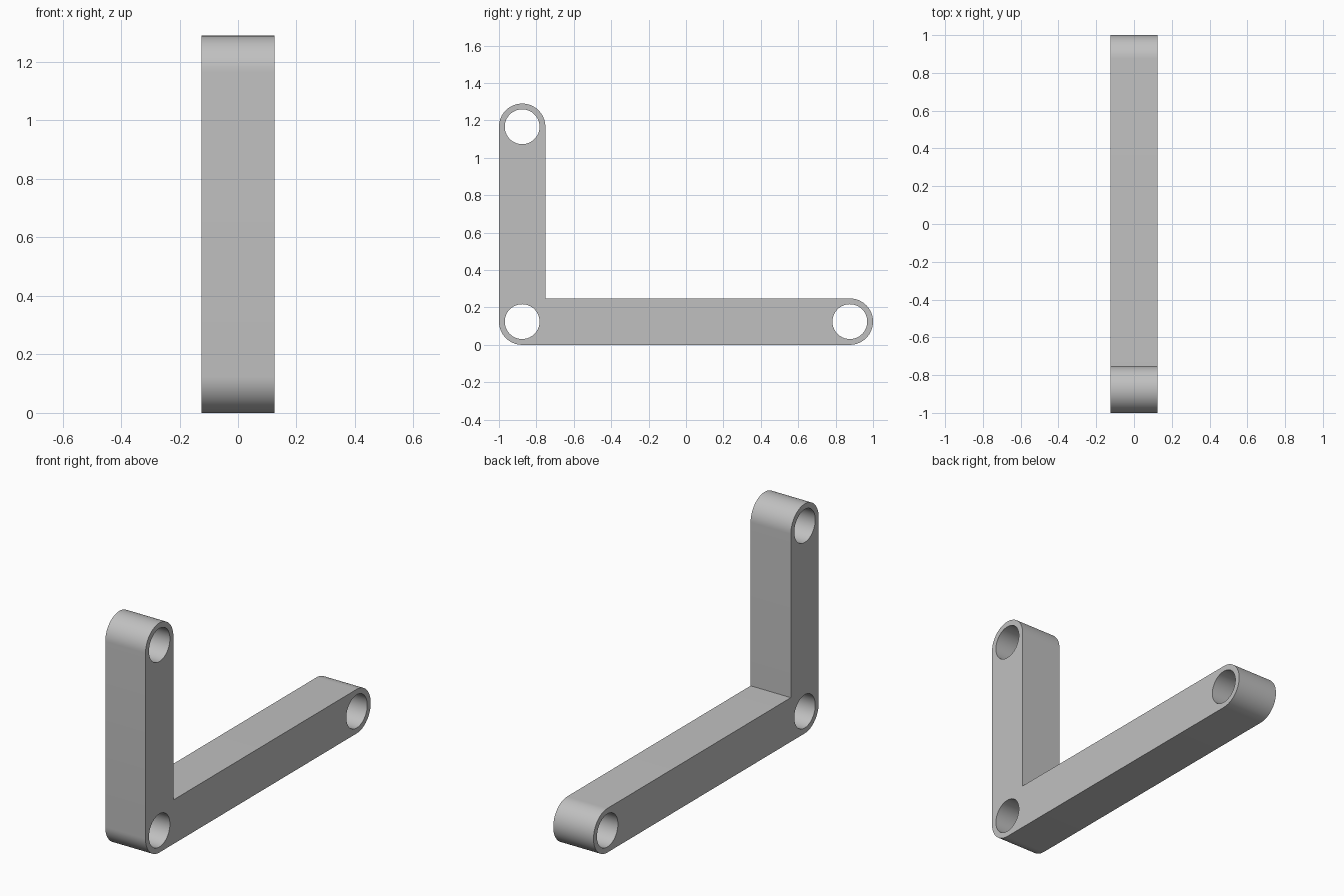
import bpy, bmesh
from math import pi, cos, sin
from mathutils import Matrix

cube = bpy.data.objects.get("Cube")
if cube:
    bpy.data.objects.remove(cube, do_unlink=True)

R = 0.124          # outer radius of the rounded ends
HOLE = 0.093       # pin hole radius
HALF_WIDTH = 0.125
HEIGHT = 1.29
SEGMENTS = 32      # per half circle

corner = (-1 + R, R)
top_end = (-1 + R, HEIGHT - R)
back_end = (1 - R, R)


def arc(centre, start, end, steps):
    """Points along an arc, angles in units of pi."""
    angles = [pi * (start + (end - start) * i / steps) for i in range(steps + 1)]
    return [(centre[0] + R * cos(a), centre[1] + R * sin(a)) for a in angles]


def add_loop(curve, points):
    spline = curve.splines.new('POLY')
    spline.points.add(len(points) - 1)
    for p, (u, v) in zip(spline.points, points):
        p.co = (u, v, 0, 1)
    spline.use_cyclic_u = True


# L-shaped side profile with three pin holes
profile = bpy.data.curves.new("bracket_profile", 'CURVE')
profile.dimensions = '2D'
profile.fill_mode = 'BOTH'
profile.extrude = HALF_WIDTH
outline = arc(corner, 1, 1.5, SEGMENTS // 2)
outline += arc(back_end, -0.5, 0.5, SEGMENTS)
outline += [(-1 + 2 * R, 2 * R)]
outline += arc(top_end, 0, 1, SEGMENTS)
add_loop(profile, outline)
for c in (corner, top_end, back_end):
    add_loop(profile, [(c[0] + HOLE * cos(pi * i / SEGMENTS),
                        c[1] + HOLE * sin(pi * i / SEGMENTS))
                       for i in range(2 * SEGMENTS)])

bracket = bpy.data.objects.new("angle_bracket", profile)
bpy.context.collection.objects.link(bracket)
bpy.ops.object.select_all(action='DESELECT')
bracket.select_set(True)
bpy.context.view_layer.objects.active = bracket
bpy.ops.object.convert(target='MESH')
bracket = bpy.context.object

# Stand the profile up: its plane becomes y-z, its depth becomes x
mesh = bracket.data
mesh.transform(Matrix(((0, 0, 1, 0), (1, 0, 0, 0), (0, 1, 0, 0), (0, 0, 0, 1))))
bm = bmesh.new()
bm.from_mesh(mesh)
bmesh.ops.remove_doubles(bm, verts=bm.verts, dist=0.0005)
bmesh.ops.recalc_face_normals(bm, faces=bm.faces)
bm.to_mesh(mesh)
bm.free()
bpy.ops.object.shade_smooth_by_angle(angle=pi / 6)

# Plain grey
grey = bpy.data.materials.new("plain grey")
grey.use_nodes = True
colour = (0.53, 0.53, 0.53, 1)
grey.diffuse_color = colour
grey.node_tree.nodes["Principled BSDF"].inputs["Base Color"].default_value = colour
mesh.materials.clear()
mesh.materials.append(grey)
